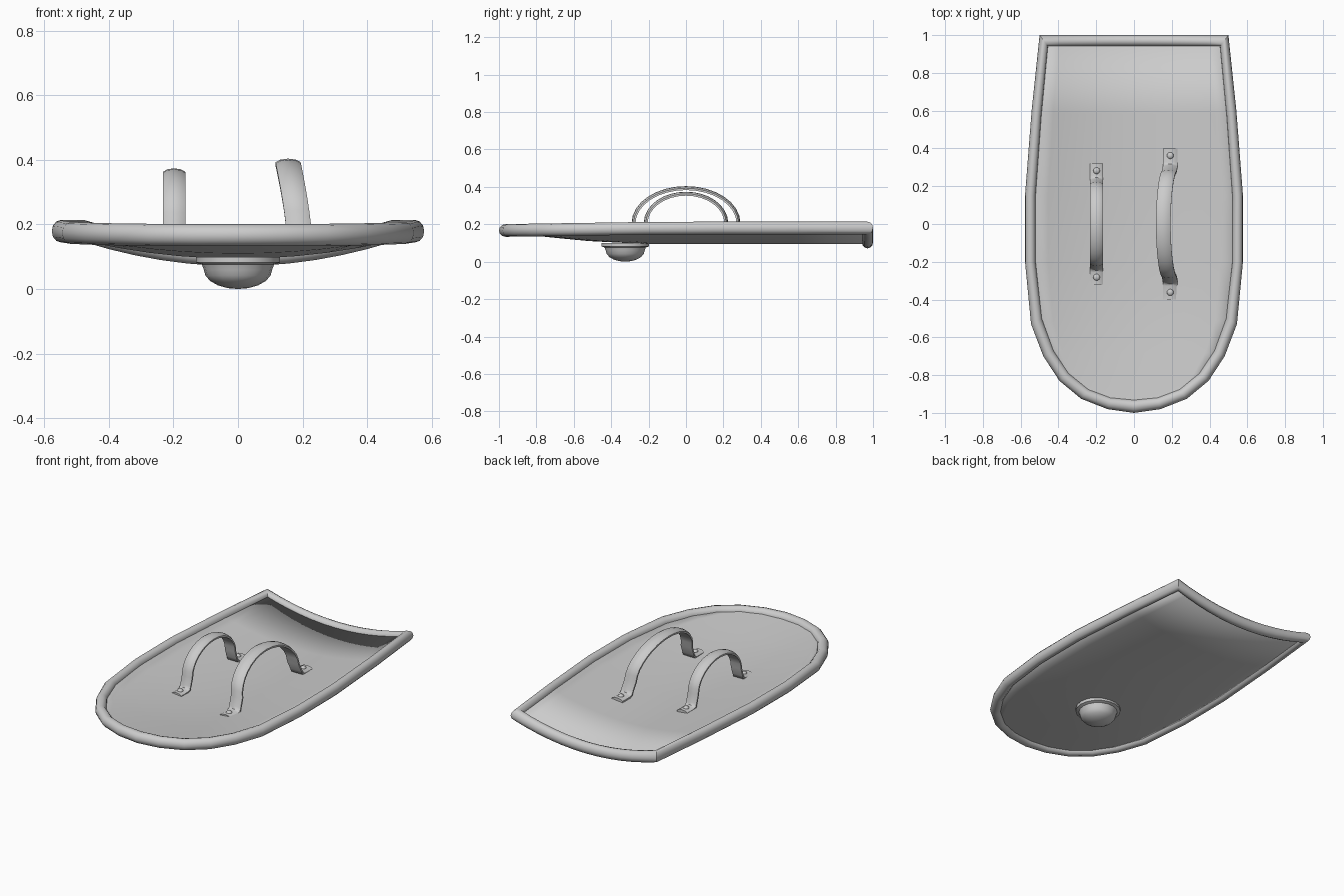
import bpy, bmesh, math
from mathutils import Vector

cube = bpy.data.objects.get("Cube")
if cube:
    bpy.data.objects.remove(cube, do_unlink=True)

steel = bpy.data.materials.new("grey steel")
steel.use_nodes = True
grey = (0.6, 0.6, 0.6, 1)
steel.diffuse_color = grey
steel.node_tree.nodes["Principled BSDF"].inputs["Base Color"].default_value = grey


def finish(name, bm, angle=40):
    bmesh.ops.remove_doubles(bm, verts=bm.verts, dist=0.0005)
    bmesh.ops.recalc_face_normals(bm, faces=bm.faces)
    mesh = bpy.data.meshes.new(name)
    bm.to_mesh(mesh)
    bm.free()
    mesh.materials.append(steel)
    ob = bpy.data.objects.new(name, mesh)
    bpy.context.collection.objects.link(ob)
    bpy.ops.object.select_all(action='DESELECT')
    ob.select_set(True)
    bpy.context.view_layer.objects.active = ob
    bpy.ops.object.shade_smooth_by_angle(angle=math.radians(angle))
    return ob


def skin(rings, loop_rings=False, loop_points=True, caps=False):
    """Join rows of points into a surface."""
    bm = bmesh.new()
    rows = [[bm.verts.new(p) for p in r] for r in rings]
    n = len(rows[0])
    for i in range(len(rows) if loop_rings else len(rows) - 1):
        a, b = rows[i], rows[(i + 1) % len(rows)]
        for j in range(n if loop_points else n - 1):
            k = (j + 1) % n
            bm.faces.new((a[j], a[k], b[k], b[j]))
    if caps:
        bm.faces.new(rows[0])
        bm.faces.new(rows[-1])
    return bm


# Outline of one half: outer and inner edges, back corner to front tip
outer = [(.50, 1), (.542, .6), (.577, .15), (.577, -.2), (.545, -.53), (.48, -.7),
         (.395, -.83), (.28, -.925), (.14, -.98), (0, -1)]
inner = [(.455, .94), (.49, .57), (.52, .15), (.52, -.2), (.487, -.5), (.425, -.67),
         (.345, -.79), (.24, -.875), (.125, -.918), (0, -.93)]
middle = [((a + c) / 2, (b + d) / 2) for (a, b), (c, d) in zip(outer, inner)]


def spine_z(y):
    return 0.105 + 0.062 * min(1, max(0, (-0.3 - y) / 0.665)) ** 1.2


def edge_z(y):
    return 0.18 - 0.013 * min(1, max(0, (-0.1 - y) / 0.865))


def surface_z(t, y):
    return spine_z(y) + (edge_z(y) - spine_z(y)) * t * t


# Dished board
steps = [i / 6 for i in range(-6, 7)]
rows = [[(w * t, y, surface_z(t, y)) for t in steps] for w, y in middle]
board = finish("shield_board", skin(rows, loop_points=False))
solid = board.modifiers.new("thickness", 'SOLIDIFY')
solid.thickness = 0.022
solid.offset = 0

# Rounded rim: right side, left side, then the sagging back edge
stations = [(Vector(o), Vector(i), 1) for o, i in zip(outer, inner)]
stations += [(Vector((-o.x, o.y)), Vector((-i.x, i.y)), 1) for o, i, t in reversed(stations[:-1])]
corner_o, corner_i = Vector(outer[0]), Vector(inner[0])
for t in steps[1:-1]:
    stations.append((Vector((corner_o.x * t, corner_o.y)), Vector((corner_i.x * t, corner_i.y)), t))
rings = []
for o, i, t in stations:
    mid, half = (o + i) / 2, (o - i) / 2
    z = surface_z(t, mid.y)
    ring = []
    for k in range(12):
        a = math.tau * k / 12
        p = mid + half * math.cos(a)
        ring.append((p.x, p.y, z + 0.034 * math.sin(a)))
    rings.append(ring)
finish("rim", skin(rings, loop_rings=True))

# Domed boss with a flange on the underside
profile = [(0, .1), (.13, .1), (.13, .082), (.112, .076), (.106, .06)]
profile += [(.106 * math.cos(a), .06 - .06 * math.sin(a))
            for a in (math.pi / 2 * k / 5 for k in range(1, 6))]
lathe = [[(r * math.cos(math.tau * k / 18), -.325 + r * math.sin(math.tau * k / 18), z)
          for k in range(18)] for r, z in profile]
finish("boss", skin(lathe))

# Strap section: flat underside and rounded outside
section = [(-1, -.01), (-1, 0), (-.6, .008), (0, .011), (.6, .008), (1, 0), (1, -.01)]


def strap(name, x, half_width, foot, leg, span, top, lean):
    base, spring = 0.132, 0.205
    side = [(foot, base), (leg + .025, base), (leg + .008, base + .006), (leg, base + .025)]
    arch = [(span * math.cos(a), spring + (top - spring) * math.sin(a))
            for a in (math.pi * k / 16 for k in range(17))]
    path = side + arch + [(-y, z) for y, z in reversed(side)]
    rings = []
    for n, (y, z) in enumerate(path):
        a, b = path[max(n - 1, 0)], path[min(n + 1, len(path) - 1)]
        d = Vector((b[0] - a[0], b[1] - a[1])).normalized()
        cx = x - lean * ((z - base) / (top - base)) ** 1.5
        rings.append([(cx + u * half_width, y + d.y * v, z - d.x * v) for u, v in section])
    finish(name, skin(rings, caps=True), 50)
    # Rivets through both feet
    for label, s in (("back", 1), ("front", -1)):
        bm = bmesh.new()
        bmesh.ops.create_uvsphere(bm, u_segments=12, v_segments=8, radius=0.018)
        bmesh.ops.scale(bm, vec=(1, 1, .6), verts=bm.verts)
        bmesh.ops.translate(bm, vec=(x, s * (foot - .038), base + .009), verts=bm.verts)
        finish(name + "_rivet_" + label, bm)


strap("hand_grip", -.198, .035, .32, .23, .215, .363, 0)
strap("arm_strap", .192, .039, .40, .302, .28, .393, .037)
